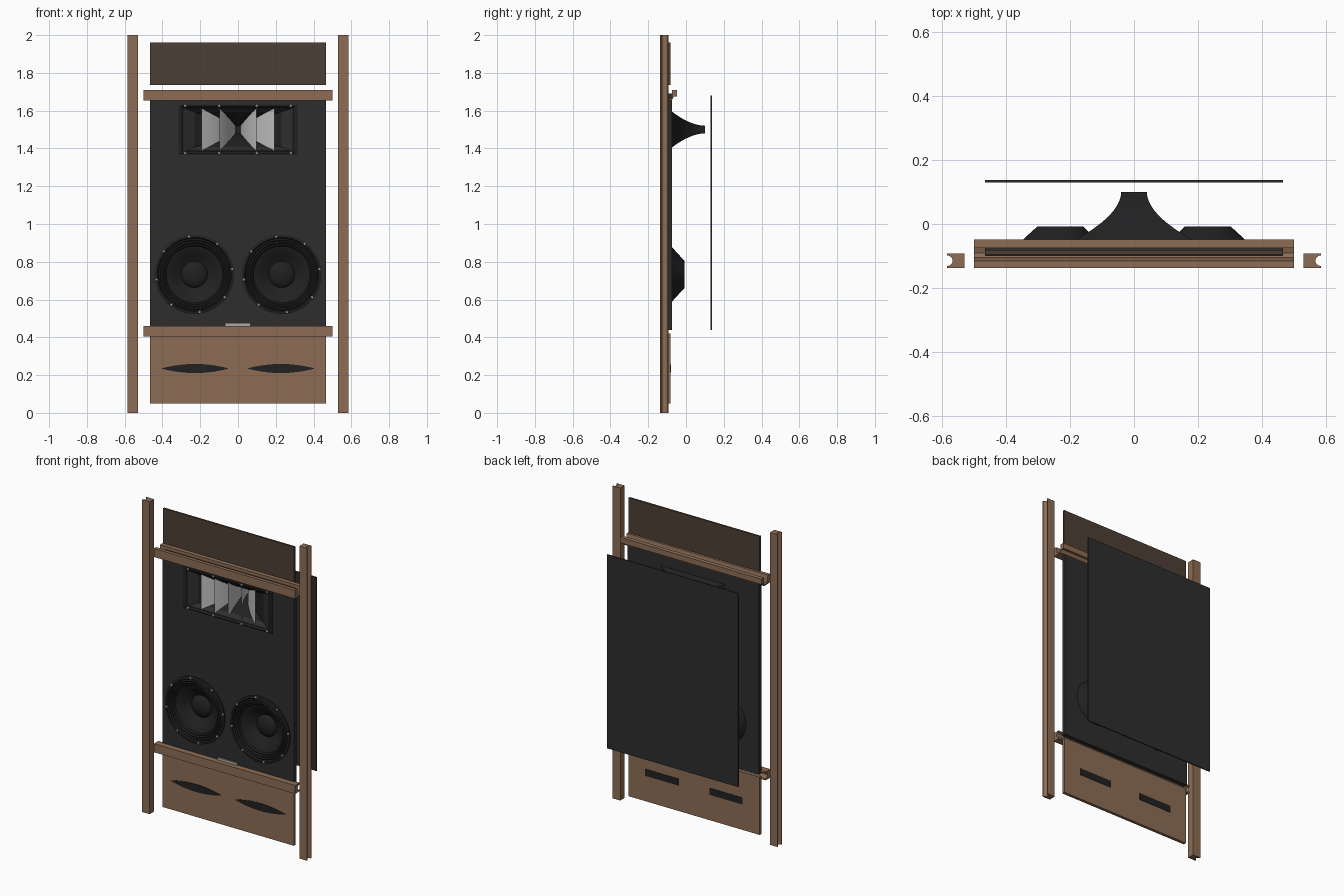
import bpy, bmesh, math
from mathutils import Vector

cube = bpy.data.objects.get("Cube")
if cube:
    bpy.data.objects.remove(cube, do_unlink=True)


def material(name, r, g, b):
    m = bpy.data.materials.new(name)
    m.use_nodes = True
    m.diffuse_color = (r, g, b, 1)
    bsdf = next(n for n in m.node_tree.nodes if n.type == 'BSDF_PRINCIPLED')
    bsdf.inputs["Base Color"].default_value = (r, g, b, 1)
    bsdf.inputs["Roughness"].default_value = 0.6
    return m


WOOD = material("walnut wood", 0.27, 0.155, 0.09)
CLOTH = material("dark brown panel", 0.075, 0.05, 0.036)
BLACK = material("baffle black", 0.027, 0.027, 0.028)
DARK = material("driver black", 0.015, 0.015, 0.016)
SILVER = material("vane silver", 0.55, 0.55, 0.55)
STEEL = material("screw steel", 0.6, 0.6, 0.6)
BADGE = material("badge metal", 0.42, 0.42, 0.36)


def loft(name, rings, mat, caps=True, closed=True, smooth=False):
    """Skin a list of equal-length point rings."""
    bm = bmesh.new()
    vs = [[bm.verts.new(p) for p in ring] for ring in rings]
    n = len(vs[0])
    for a, b in zip(vs, vs[1:]):
        for i in range(n if closed else n - 1):
            j = (i + 1) % n
            bm.faces.new((a[i], a[j], b[j], b[i]))
    if caps:
        bm.faces.new(vs[0][::-1])
        bm.faces.new(vs[-1])
    bmesh.ops.recalc_face_normals(bm, faces=bm.faces)
    me = bpy.data.meshes.new(name)
    bm.to_mesh(me)
    bm.free()
    me.materials.append(mat)
    ob = bpy.data.objects.new(name, me)
    bpy.context.collection.objects.link(ob)
    if smooth:
        bpy.ops.object.select_all(action='DESELECT')
        ob.select_set(True)
        bpy.context.view_layer.objects.active = ob
        bpy.ops.object.shade_smooth_by_angle(angle=math.radians(35))
    return ob


def rect(w, h, y, x=0, z=0):
    return [Vector((x + a * w, y, z + b * h)) for a, b in ((-1, -1), (1, -1), (1, 1), (-1, 1))]


def circle(r, y, x, z, n=48):
    return [Vector((x + r * math.cos(i * math.tau / n), y, z + r * math.sin(i * math.tau / n)))
            for i in range(n)]


def box(name, x0, x1, y0, y1, z0, z1, mat):
    w, h, x, z = (x1 - x0) / 2, (z1 - z0) / 2, (x0 + x1) / 2, (z0 + z1) / 2
    return loft(name, [rect(w, h, y, x, z) for y in (y0, y1)], mat)


def cut(target, cutter):
    cutter.hide_render = True
    cutter.hide_set(True)
    cutter.display_type = 'WIRE'
    mod = target.modifiers.new("opening", 'BOOLEAN')
    mod.operation = 'DIFFERENCE'
    mod.solver = 'EXACT'
    mod.object = cutter


def screw(name, x, z, y):
    loft(name, [circle(0.008, y, x, z, 8), circle(0.005, y - 0.005, x, z, 8)], STEEL)


# Posts with a rounded groove down the outer side
FRONT, BACK = -0.137, -0.092
MID = (FRONT + BACK) / 2
arc = [(-0.018 * math.sin(t), MID + 0.017 * math.cos(t))
       for t in (math.pi * i / 10 for i in range(11))]
for side, label in ((-1, "right"), (1, "left")):
    profile = [(0.53, FRONT), (0.53, BACK), (0.585, BACK)]
    profile += [(0.585 + dx, y) for dx, y in arc] + [(0.585, FRONT)]
    loft(label + "_post", [[Vector((side * x, y, z)) for x, y in profile] for z in (0, 2)],
         WOOD, smooth=True)

# Rails: the upper one has a channel that receives the baffle
upper = [(FRONT, 1.655), (-0.075, 1.655), (-0.064, 1.675), (-0.048, 1.675), (-0.048, 1.71),
         (-0.075, 1.71), (-0.075, 1.665), (-0.09, 1.66), (-0.105, 1.665), (-0.115, 1.71),
         (FRONT, 1.71)]
loft("upper_rail", [[Vector((x, y, z)) for y, z in upper] for x in (-0.5, 0.5)], WOOD)
lower = [(FRONT, 0.405), (FRONT, 0.46), (BACK, 0.46)]
lower += [(BACK + dx, 0.4325 + y - MID) for dx, y in arc] + [(BACK, 0.405)]
loft("lower_rail", [[Vector((x, y, z)) for y, z in lower] for x in (-0.5, 0.5)], WOOD, smooth=True)

# Flat panels
W = 0.465
box("top_panel", -W, W, -0.095, -0.082, 1.735, 1.96, CLOTH)
box("lower_panel", -W, W, -0.1, -0.081, 0.05, 0.42, WOOD)
box("back_panel", -W, W, 0.13, 0.137, 0.44, 1.68, BLACK)
baffle = box("baffle", -W, W, -0.1, -0.073, 0.44, 1.69, BLACK)
box("badge", -0.07, 0.067, -0.108, -0.1, 0.455, 0.475, BADGE)

# Port openings: pointed ovals in front, slots behind
for side, label in ((-1, "right"), (1, "left")):
    cx = side * 0.228
    xs = [0.18 * (i / 12 - 1) for i in range(25)]
    edge = [(x, 0.024 * (1 - (x / 0.18) ** 2)) for x in xs]
    oval = edge + [(x, -z) for x, z in edge[-2:0:-1]]
    loft(label + "_port", [[Vector((cx + x, y, 0.235 + z)) for x, z in oval]
                           for y in (-0.103, -0.097)], DARK)
    box(label + "_port_slot", cx - 0.117, cx + 0.117, -0.084, -0.079, 0.213, 0.257, DARK)

# Woofers: rim, ribbed surround, cone, dust cap and basket in one turned profile
cone = [(0.001, -0.008), (0.072, -0.008), (0.078, -0.014), (0.143, -0.073), (0.18, -0.099),
        (0.21, -0.099), (0.21, -0.108), (0.205, -0.111), (0.196, -0.111), (0.19, -0.102),
        (0.183, -0.107), (0.176, -0.101), (0.169, -0.105), (0.162, -0.097),
        (0.156, -0.099), (0.149, -0.09), (0.142, -0.089), (0.105, -0.06), (0.07, -0.038),
        (0.066, -0.045), (0.052, -0.055), (0.03, -0.063), (0.001, -0.066)]
ZW = 0.733
for side, label in ((-1, "right"), (1, "left")):
    cx = side * 0.231
    loft(label + "_woofer", [circle(r, y, cx, ZW, 64) for r, y in cone], DARK, smooth=True)
    hole = loft(label + "_woofer_cutter", [circle(0.194, -0.11, cx, ZW), circle(0.125, -0.06, cx, ZW)], BLACK)
    cut(baffle, hole)
    for k in range(8):
        a = math.radians(8 + 45 * k)
        screw(f"{label}_woofer_screw_{k + 1}", cx + 0.202 * math.cos(a), ZW + 0.202 * math.sin(a), -0.11)

# Horn: rectangular flare with a raised flange
ZH = 1.5


def flare(y):
    t = 1 - (y + 0.1) / 0.2
    return 0.04 + 0.25 * t ** 1.9, 0.02 + 0.095 * t ** 1.8


depths = [-0.1 + 0.2 * i / 14 for i in range(15)]
sections = [rect(*flare(y), y, z=ZH) for y in depths]
throat = rect(0.001, 0.001, 0.1, z=ZH)
loft("horn", sections + [throat], DARK, caps=False, smooth=True)
flange = [(0.315, 0.133, -0.098), (0.315, 0.133, -0.106), (0.306, 0.126, -0.109),
          (0.298, 0.121, -0.107), (0.29, 0.115, -0.1)]
loft("horn_flange", [rect(w, h, y, z=ZH) for w, h, y in flange], DARK, caps=False)
w, h = flare(-0.1)
w2, h2 = flare(-0.06)
cut(baffle, loft("horn_cutter", [rect(w + 0.015, h + 0.004, -0.11, z=ZH),
                                 rect(w2, h2, -0.06, z=ZH)], BLACK))
for k, x in enumerate((-0.28, -0.1, 0.1, 0.28)):
    for s in (-1, 1):
        screw(f"horn_screw_{k + 1}_{'top' if s > 0 else 'bottom'}", x, ZH + s * 0.125, -0.107)

# Curved vanes fanning out from the throat
for k in range(-2, 3):
    grow = 1.01 if k >= 0 else 0.98
    lines = []
    for y in depths[:-1]:
        w, h = flare(y)
        lines.append([Vector((w * k / 3, y, ZH + s * h * grow)) for s in (-1, 1)])
    loft(f"horn_vane_{k + 3}", lines, SILVER, caps=False, closed=False, smooth=True)
